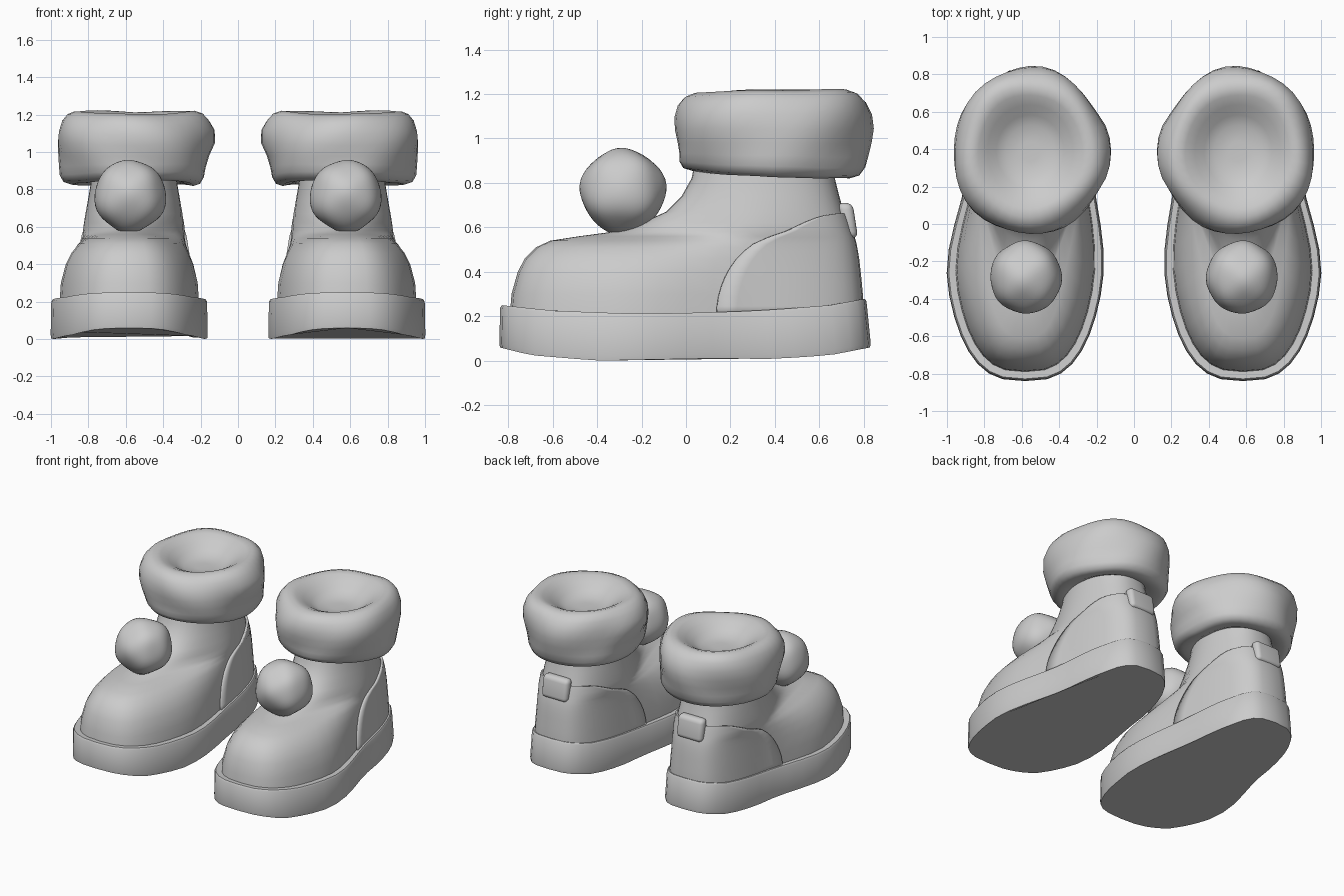
import bpy, bmesh, math
from mathutils import Vector

if "Cube" in bpy.data.objects:
    bpy.data.objects.remove(bpy.data.objects["Cube"])

mat = bpy.data.materials.new("soft_grey")
mat.diffuse_color = (0.6, 0.6, 0.6, 1)
mat.use_nodes = True
mat.node_tree.nodes["Principled BSDF"].inputs["Base Color"].default_value = mat.diffuse_color


def lerp(a, b, t):
    return a + (b - a) * t


def smooth(a, b, v):
    t = min(1, max(0, (v - a) / (b - a)))
    return t * t * (3 - 2 * t)


def table(points, v):
    """Piecewise linear lookup of rows keyed by their first value."""
    for p, q in zip(points, points[1:]):
        if v <= q[0]:
            t = max(0, (v - p[0]) / (q[0] - p[0]))
            return [lerp(a, b, t) for a, b in zip(p[1:], q[1:])]
    return list(points[-1][1:])


def outline(t, yf, yb, wf, wh, e):
    """Foot-shaped ring: angle 0 is the heel, pi is the toe."""
    y = (yf + yb) / 2 + (yb - yf) / 2 * math.cos(t)
    k = smooth(-0.35, 0.35, y)
    s = math.sin(t)
    e = lerp(e, e * 0.88, k)
    x = lerp(0.583, 0.556, k) + lerp(wf, wh, k) * math.copysign(abs(s) ** e, s)
    return x, y


def loft(name, rows, closed=True, caps=True, angle=40):
    """Skin rows of points, then mirror to make the pair."""
    bm = bmesh.new()
    vs = [[bm.verts.new(p) for p in row] for row in rows]
    n = len(rows[0])
    for a, b in zip(vs, vs[1:]):
        for i in range(n if closed else n - 1):
            j = (i + 1) % n
            bm.faces.new((a[i], a[j], b[j], b[i]))
    if caps:
        bm.faces.new(vs[0][::-1])
        bm.faces.new(vs[-1])
    return finish(name, bm, angle)


def finish(name, bm, angle):
    bmesh.ops.recalc_face_normals(bm, faces=bm.faces)
    me = bpy.data.meshes.new(name)
    bm.to_mesh(me)
    bm.free()
    me.materials.append(mat)
    ob = bpy.data.objects.new(name, me)
    bpy.context.collection.objects.link(ob)
    bpy.context.view_layer.objects.active = ob
    for o in bpy.context.selected_objects:
        o.select_set(False)
    ob.select_set(True)
    bpy.ops.object.shade_smooth_by_angle(angle=math.radians(angle))
    mod = ob.modifiers.new("pair", 'MIRROR')
    mod.use_mirror_merge = False
    return ob


N = 40
ANG = [2 * math.pi * i / N for i in range(N)]

# Sole: foot outline with a rocker bottom and a lip rising at toe and heel
BOTTOM = [(-0.84, 0.06), (-0.7, 0.025), (-0.4, 0.0), (0.1, 0.01), (0.4, 0.008),
          (0.65, 0.025), (0.83, 0.06)]
TOP = [(-0.83, 0.25), (-0.6, 0.225), (-0.2, 0.21), (0.2, 0.22), (0.4, 0.23),
       (0.65, 0.25), (0.81, 0.28)]


def sole_row(inset, tab, dz=0, back=0):
    row = []
    for t in ANG:
        x, y = outline(t, -0.84 + inset, 0.831 - inset - back, 0.439 - inset, 0.342 - inset, 0.7)
        row.append((x, y, table(tab, y)[0] + dz))
    return row


loft("sole", [sole_row(0.003, BOTTOM), sole_row(0.0, BOTTOM, 0.02),
              sole_row(0.004, TOP, -0.012, 0.015), sole_row(0.012, TOP, 0, 0.015),
              sole_row(0.06, TOP)])

# Upper: height, toe y, heel y, forefoot half width, heel half width, roundness
UPPER = [(0.18, -0.795, 0.785, 0.392, 0.305, 0.7), (0.30, -0.785, 0.78, 0.384, 0.298, 0.7),
         (0.40, -0.757, 0.77, 0.357, 0.292, 0.7), (0.46, -0.725, 0.763, 0.325, 0.288, 0.7),
         (0.51, -0.675, 0.755, 0.28, 0.285, 0.7), (0.54, -0.61, 0.748, 0.23, 0.282, 0.7),
         (0.56, -0.48, 0.742, 0.16, 0.28, 0.72), (0.58, -0.33, 0.735, 0.13, 0.278, 0.75),
         (0.62, -0.20, 0.725, 0.145, 0.27, 0.8), (0.67, -0.09, 0.71, 0.175, 0.26, 0.85),
         (0.74, -0.02, 0.69, 0.20, 0.247, 0.9), (0.82, 0.025, 0.67, 0.22, 0.233, 0.95),
         (0.94, 0.05, 0.65, 0.22, 0.22, 0.95)]
loft("boot_upper", [[(*outline(t, *r[1:]), r[0]) for t in ANG] for r in UPPER], angle=60)

# Heel counter: slightly raised, broad arch-shaped panel wrapping the back
rows = []
for i in range(17):
    k = i / 16
    z = 0.2 + 0.46 * math.sin(k * math.pi / 2)
    half = math.radians(80) * max(0.05, math.cos(k * math.pi / 2)) ** 0.4
    yf, yb, wf, wh, e = table(UPPER, z)
    rows.append([(*outline(half * (j / 12 - 1), yf, yb + 0.008, wf + 0.006, wh + 0.006, e), z)
                 for j in range(25)])
counter = loft("heel_counter", rows, closed=False, caps=False)
mod = counter.modifiers.new("thickness", 'SOLIDIFY')
mod.thickness = 0.016
mod.offset = 0

# Rounded pull tab on the back of the heel
bm = bmesh.new()
bmesh.ops.create_cube(bm, size=1)
for v in bm.verts:
    v.co = Vector((v.co.x * 0.21 + 0.556, v.co.y * 0.07 + 0.727 - v.co.z * 0.025,
                   v.co.z * 0.16 + 0.63))
bmesh.ops.bevel(bm, geom=bm.edges[:], offset=0.03, segments=4, profile=0.5, affect='EDGES')
finish("pull_tab", bm, 60)

# Fluffy cuff: lumpy revolved roll with a shallow dish in the middle
CUFF = [(0.20, 0.87), (0.27, 0.835), (0.325, 0.822), (0.365, 0.835), (0.385, 0.87),
        (0.392, 0.92), (0.402, 0.98), (0.412, 1.04), (0.41, 1.10), (0.39, 1.155),
        (0.36, 1.19), (0.32, 1.207), (0.28, 1.20), (0.23, 1.175), (0.18, 1.14),
        (0.13, 1.11), (0.05, 1.105)]
rows = []
for r, z in CUFF:
    row = []
    for t in ANG:
        dx, dy = math.cos(t), math.sin(t)
        w = smooth(0.2, 0.36, r)
        lump = 0.006 * w * (math.sin(3 * t + 9 * z) + math.sin(5 * t - 14 * z + 1))
        # small bulge on the inner side
        lump += 0.022 * smooth(0.85, 1, -dx) * max(0, 1 - abs(z - 1.06) / 0.09) * (r > 0.35)
        rr = r + lump
        row.append((0.556 + dx * rr, 0.388 + dy * rr * 1.085,
                    z + lump * 0.4 + (0.014 * abs(dx) + 0.008 * dy) * w * smooth(1, 1.15, z)
                    + 0.03 * max(0, -dy) * (1 - smooth(0.83, 1, z))))
    rows.append(row)
loft("fur_cuff", rows, angle=80)

# Pompom: softly lumpy ball resting on the vamp
bm = bmesh.new()
bmesh.ops.create_icosphere(bm, subdivisions=4, radius=1)
for v in bm.verts:
    d = v.co.normalized()
    lump = math.sin(5 * d.x + 1) * math.sin(5 * d.y + 2) + math.sin(5 * d.z + 0.5) * math.cos(4 * d.x)
    v.co = Vector((0.578, -0.285, 0.765)) + d * 0.192 * (1 + 0.025 * lump)
finish("pompom", bm, 80)
